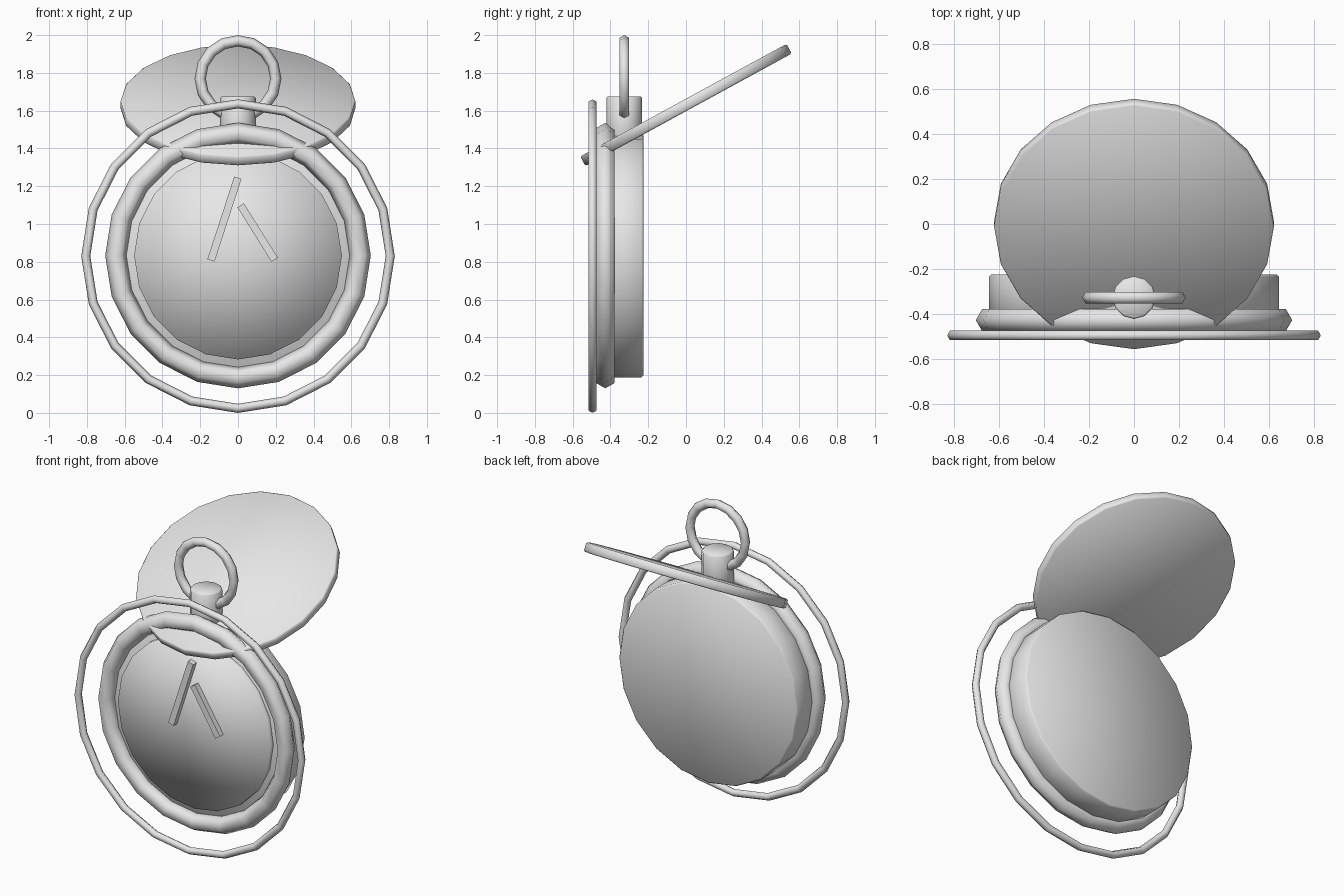
import bpy
from math import radians

cube = bpy.data.objects.get("Cube")
if cube:
    bpy.data.objects.remove(cube)

metal = bpy.data.materials.new("grey metal")
metal.use_nodes = True
metal.diffuse_color = (0.8, 0.8, 0.8, 1)
metal.node_tree.nodes["Principled BSDF"].inputs["Base Color"].default_value = (0.8, 0.8, 0.8, 1)

SIDES = 20          # sides of the large round parts
CENTRE_Z = 0.833    # height of the watch centre


def finish(name, bevel=0, smooth=True):
    obj = bpy.context.object
    obj.name = name
    obj.data.materials.append(metal)
    if bevel:
        mod = obj.modifiers.new("soft edge", "BEVEL")
        mod.width = bevel
        mod.segments = 1
        mod.limit_method = "ANGLE"
        mod.angle_limit = radians(40)
    if smooth:
        bpy.ops.object.shade_smooth()
    return obj


def disc(name, radius, depth, location, tilt=90, sides=SIDES, bevel=0, fill="NGON"):
    bpy.ops.mesh.primitive_cylinder_add(
        vertices=sides, radius=radius, depth=depth, end_fill_type=fill,
        location=location, rotation=(radians(tilt), 0, 0))
    return finish(name, bevel)


def ring(name, major, minor, y, z, sides=SIDES):
    bpy.ops.mesh.primitive_torus_add(
        major_radius=major, minor_radius=minor, major_segments=sides,
        minor_segments=6, location=(0, y, z), rotation=(radians(90), 0, 0))
    return finish(name)


def hand(name, x, z, length, lean):
    bpy.ops.mesh.primitive_cube_add(
        size=1, location=(x, -0.47, z), rotation=(0, radians(lean), 0))
    bpy.context.object.scale = (0.04, 0.035, length)
    return finish(name, smooth=False)


# Body: case, raised dial, rounded bezel
disc("case", 0.645, 0.195, (0, -0.3225, CENTRE_Z), bevel=0.01)
disc("dial", 0.55, 0.06, (0, -0.422, CENTRE_Z), fill="TRIFAN")
ring("bezel", 0.647, 0.056, -0.427, CENTRE_Z)

# Chain loop around the front
ring("chain_loop", 0.806, 0.024, -0.495, 0.83)

# Two hands
hand("long_hand", -0.072, 1.026, 0.46, 18)
hand("short_hand", 0.104, 0.955, 0.34, -32)

# Open lid, leaning back over the case
disc("lid", 0.622, 0.058, (0, 0, 1.63), tilt=28.6, bevel=0.008)

# Crown post and hanging bow
disc("crown", 0.095, 0.28, (0, -0.327, 1.535), tilt=0, sides=12, bevel=0.008)
ring("bow", 0.2, 0.03, -0.327, 1.77, sides=16)
